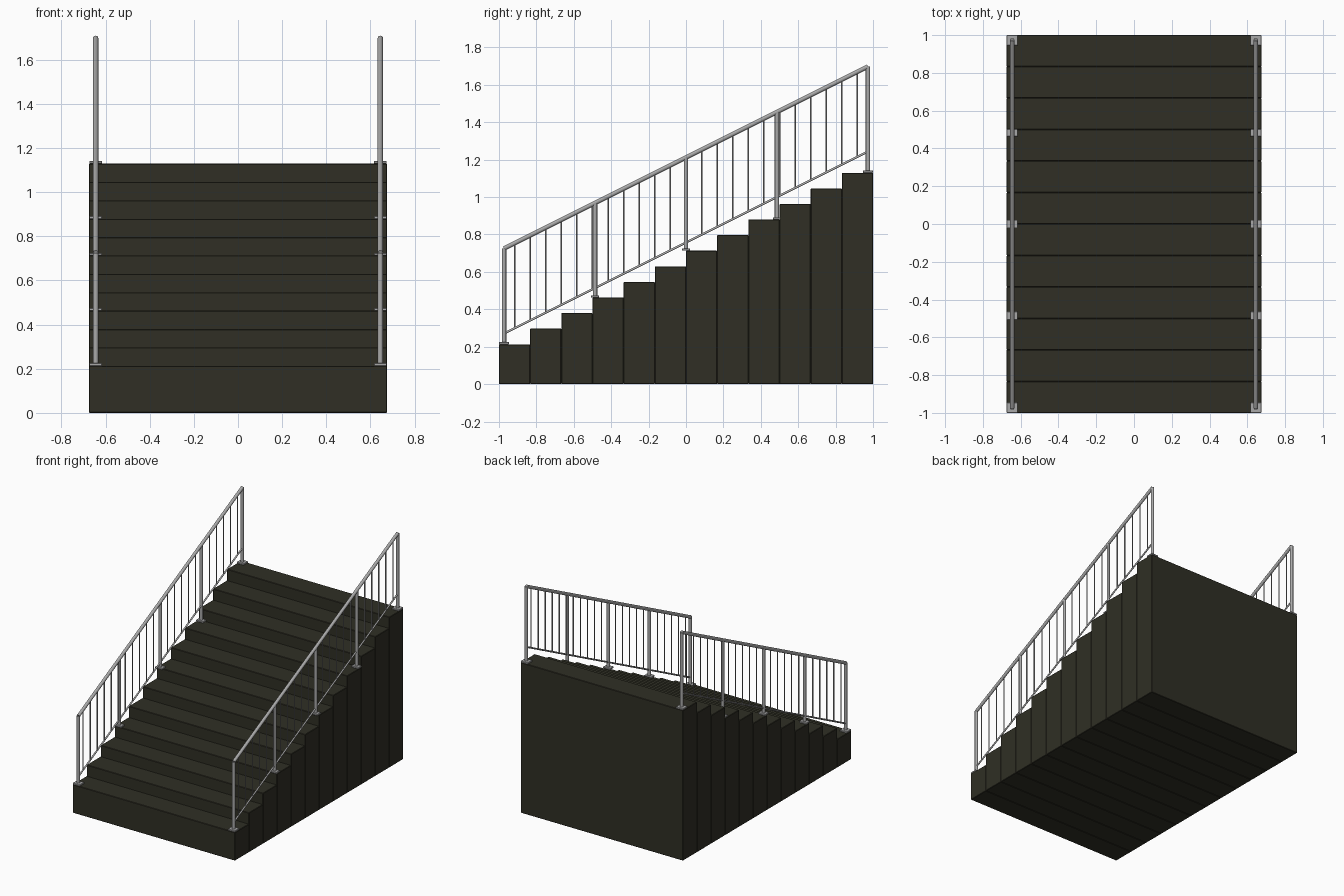
import bpy
import math
from mathutils import Vector

cube = bpy.data.objects.get("Cube")
if cube:
    bpy.data.objects.remove(cube, do_unlink=True)


def material(name, color):
    m = bpy.data.materials.new(name)
    m.diffuse_color = color
    m.use_nodes = True
    for node in m.node_tree.nodes:
        if node.type == 'BSDF_PRINCIPLED':
            node.inputs["Base Color"].default_value = color
    return m


stone = material("dark olive stone", (0.029, 0.028, 0.018, 1))
steel = material("grey steel", (0.4, 0.4, 0.4, 1))


def box(name, low, high, mat, bevel):
    low, high = Vector(low), Vector(high)
    bpy.ops.mesh.primitive_cube_add(size=1, location=(low + high) / 2)
    ob = bpy.context.object
    ob.name = name
    ob.scale = high - low
    bpy.ops.object.transform_apply(location=False, rotation=False, scale=True)
    ob.data.materials.append(mat)
    mod = ob.modifiers.new("Bevel", 'BEVEL')
    mod.width = bevel
    mod.segments = 1


def rod(name, start, end, radius, sides=16):
    start, end = Vector(start), Vector(end)
    span = end - start
    bpy.ops.mesh.primitive_cylinder_add(
        vertices=sides, radius=radius, depth=span.length, location=(start + end) / 2)
    ob = bpy.context.object
    ob.name = name
    ob.rotation_euler = span.to_track_quat('Z', 'Y').to_euler()
    ob.data.materials.append(steel)
    bpy.ops.object.shade_smooth_by_angle(angle=math.radians(40))


STEPS = 12
DEPTH = 2 / STEPS
RISE = DEPTH / 2
FIRST = 0.213
HALF_WIDTH = 0.675
RAIL_X = 0.645
END_Y = 0.973


def tread_height(y):
    return FIRST + RISE * math.floor((y + 1) / DEPTH + 0.001)


def top_rail(y):
    return 1.212 + y / 2


def low_rail(y):
    return 0.757 + y / 2


# Solid step blocks, each reaching the ground
for i in range(STEPS):
    y = -1 + i * DEPTH
    box("step", (-HALF_WIDTH, y, 0),
        (HALF_WIDTH, y + DEPTH, FIRST + i * RISE), stone, 0.003)

# One railing on each side
for side, x in (("right", -RAIL_X), ("left", RAIL_X)):
    for part, height, radius in (("handrail", top_rail, 0.012), ("lower_rail", low_rail, 0.006)):
        rod(f"{side}_{part}", (x, -END_Y, height(-END_Y)),
            (x, END_Y, height(END_Y)), radius)

    # Posts with base plates
    for y in (-END_Y, -END_Y / 2, 0, END_Y / 2, END_Y):
        ground = tread_height(y)
        rod(f"{side}_post", (x, y, ground), (x, y, top_rail(y)), 0.012)
        half = 0.027 if abs(y) == END_Y else 0.022
        box(f"{side}_base_plate", (x - 0.029, y - half, ground),
            (x + 0.029, y + half, ground + 0.012), steel, 0.002)

    # Thin balusters between the rails
    for k in range(1 - STEPS, STEPS):
        y = k * DEPTH / 2
        rod(f"{side}_baluster", (x, y, low_rail(y)), (x, y, top_rail(y)), 0.004, 10)
